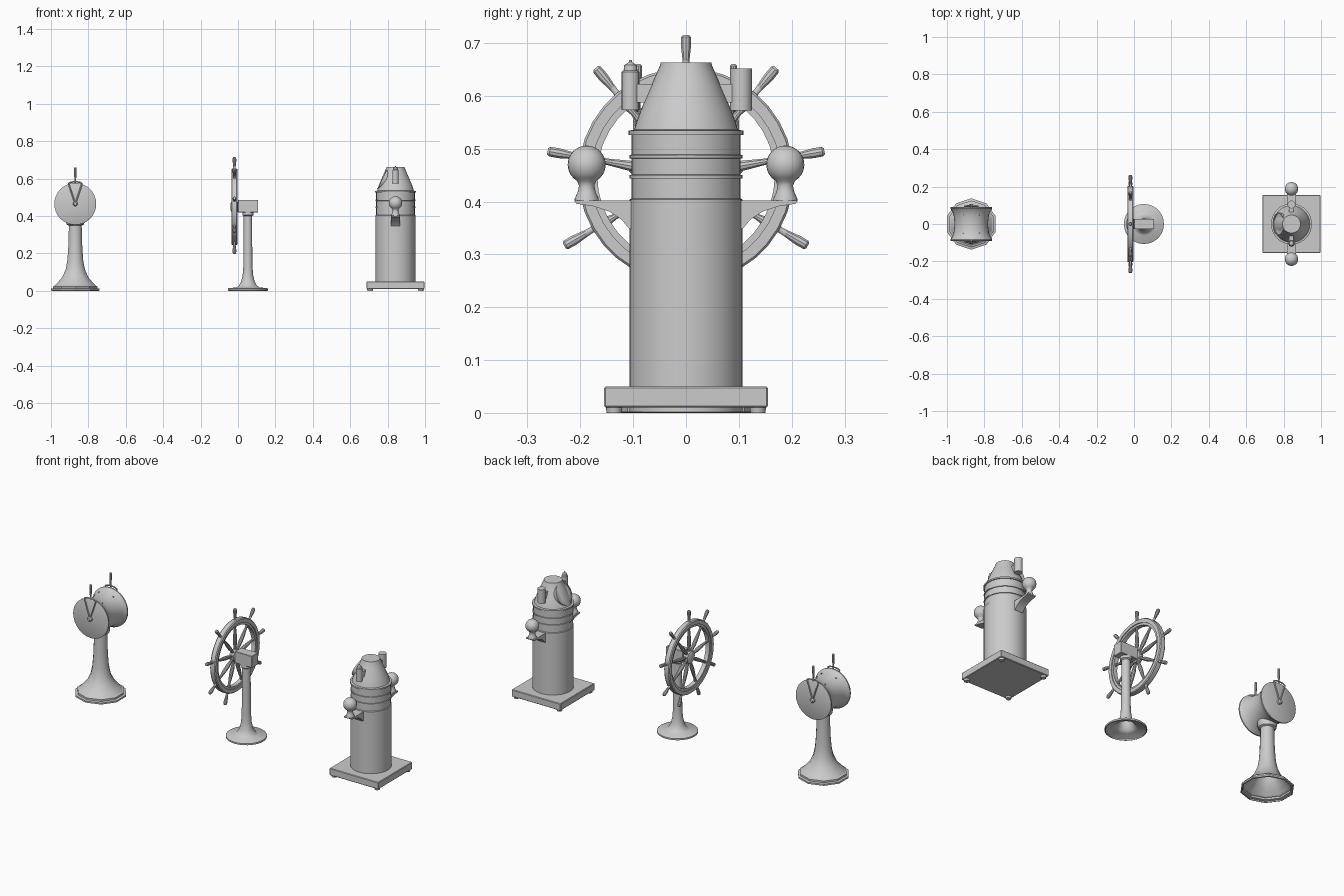
import bpy, bmesh, math
from mathutils import Vector, Matrix

if "Cube" in bpy.data.objects:
    bpy.data.objects.remove(bpy.data.objects["Cube"])

Z = Vector((0, 0, 1))


def finish(name, bm, angle=35):
    bmesh.ops.remove_doubles(bm, verts=bm.verts, dist=1e-5)
    bmesh.ops.recalc_face_normals(bm, faces=bm.faces)
    me = bpy.data.meshes.new(name)
    bm.to_mesh(me)
    bm.free()
    ob = bpy.data.objects.new(name, me)
    bpy.context.collection.objects.link(ob)
    bpy.ops.object.select_all(action='DESELECT')
    bpy.context.view_layer.objects.active = ob
    ob.select_set(True)
    bpy.ops.object.shade_smooth_by_angle(angle=math.radians(angle))
    return ob


def frame(loc, axis):
    return Matrix.Translation(loc) @ Z.rotation_difference(Vector(axis)).to_matrix().to_4x4()


def add_lathe(bm, profile, seg, loc=(0, 0, 0), axis=(0, 0, 1), phase=0.0, closed=False):
    """Revolve (radius, height) points around an axis."""
    m = frame(Vector(loc), axis)
    rings = []
    for k in range(seg):
        a = phase + 2 * math.pi * k / seg
        rings.append([bm.verts.new(m @ Vector((r * math.cos(a), r * math.sin(a), h))) for r, h in profile])
    n = len(profile)
    for k in range(seg):
        p, q = rings[k], rings[(k + 1) % seg]
        for i in range(n if closed else n - 1):
            j = (i + 1) % n
            bm.faces.new((p[i], q[i], q[j], p[j]))
    bmesh.ops.remove_doubles(bm, verts=bm.verts, dist=1e-5)
    bmesh.ops.dissolve_degenerate(bm, edges=bm.edges, dist=1e-6)


def lathe(name, profile, seg, loc=(0, 0, 0), axis=(0, 0, 1), phase=0.0, closed=False, angle=35):
    bm = bmesh.new()
    add_lathe(bm, profile, seg, loc, axis, phase, closed)
    return finish(name, bm, angle)


def rod(name, a, b, r1, r2, seg=10):
    a, b = Vector(a), Vector(b)
    d = (b - a).length
    return lathe(name, [(0, 0), (r1, 0), (r2, d), (0, d)], seg, a, b - a)


def box(name, loc, size, bevel=0.0):
    bm = bmesh.new()
    bmesh.ops.create_cube(bm, size=1, matrix=Matrix.Translation(loc) @ Matrix.Diagonal((*size, 1)))
    if bevel:
        bmesh.ops.bevel(bm, geom=bm.edges[:], offset=bevel, segments=1, affect='EDGES')
    return finish(name, bm)


def extrude_x(name, pts, x, half):
    """Prism from a (y, z) outline."""
    bm = bmesh.new()
    f = bm.faces.new([bm.verts.new((x - half, y, z)) for y, z in pts])
    g = bmesh.ops.extrude_face_region(bm, geom=[f])['geom']
    bmesh.ops.translate(bm, vec=(2 * half, 0, 0), verts=[v for v in g if isinstance(v, bmesh.types.BMVert)])
    return finish(name, bm)


# ---- Engine order telegraph ----
TX, TZ = -0.87, 0.465
ph = math.pi / 2
lathe("telegraph_base", [(.130, 0), (.137, .002), (.137, .011), (.125, .014), (.125, .024), (.115, .028)],
      10, (TX, 0, 0), phase=ph, angle=30)
lathe("telegraph_column", [(.118, .026), (.098, .045), (.072, .075), (.054, .115), (.045, .16),
                           (.040, .22), (.037, .30), (.036, .365)], 10, (TX, 0, 0), phase=ph, angle=40)
lathe("telegraph_collar", [(.036, .350), (.046, .355), (.050, .37), (.050, .40)], 16, (TX, 0, 0))
lathe("telegraph_drum", [(0, -.092), (.106, -.092), (.112, -.089), (.112, -.082), (.104, -.072), (.094, -.045),
                         (.089, 0), (.094, .045), (.104, .072), (.112, .082), (.112, .089), (.106, .092), (0, .092)],
      32, (TX, 0, TZ), (0, 1, 0))
for s, side in ((-1, "front"), (1, "back")):
    lathe("telegraph_hub_" + side, [(.013, .09), (.013, .102), (.008, .108), (0, .108)], 12, (TX, 0, TZ), (0, s, 0))
    for t in (-1, 1):
        rod("telegraph_lever_" + side, (TX, s * .098, TZ), (TX + t * .036, s * .096, TZ + .108), .004, .004, 6)
    bm = bmesh.new()  # curved bridge joining the two lever arms
    arc = [Vector((TX + .037 * math.cos(a), s * .094, TZ + .106 + .012 * math.sin(a)))
           for a in (math.pi * i / 8 for i in range(9))]
    for p, q in zip(arc, arc[1:]):
        add_lathe(bm, [(0, 0), (.004, 0), (.004, (q - p).length), (0, (q - p).length)], 6, p, q - p)
    finish("telegraph_bridge_" + side, bm)
    lathe("telegraph_grip_" + side, [(.004, .11), (.005, .135), (.007, .17), (.007, .192), (.004, .195), (0, .195)],
          10, (TX, s * .09, TZ))
    for t in (-1, 1):
        lathe("telegraph_screw_" + side, [(.004, 0), (.004, .006), (0, .007)], 8,
              (TX + t * .045, s * .05, TZ + .082), (t * .4, 0, 1))

# ---- Steering wheel on its stand ----
WX, WZ, R = -.019, .449, .266
lathe("wheel_rim", [(.168, -.012), (.180, -.012), (.180, -.017), (.200, -.017), (.204, -.012), (.204, .012),
                    (.200, .017), (.180, .017), (.180, .012), (.168, .012)], 36, (WX, 0, WZ), (1, 0, 0), closed=True)
lathe("wheel_hub", [(0, -.020), (.020, -.020), (.034, -.013), (.036, 0), (.034, .013), (.02, .022), (0, .022)],
      20, (WX, 0, WZ), (1, 0, 0))
for i in range(9):
    a = math.radians(90 + 40 * i)
    lathe("wheel_spoke", [(.008, .02), (.008, .05), (.011, .075), (.010, .11), (.006, .155), (.009, .17),
                          (.009, .2), (.006, .206), (.007, .22), (.010, .245), (.0095, .262), (.006, R), (0, R)],
          10, (WX, 0, WZ), (0, math.cos(a), math.sin(a)))
box("wheel_gearbox", (.054, 0, .453), (.108, .056, .067), .002)
lathe("wheel_stand", [(.102, 0), (.107, .002), (.107, .011), (.102, .015), (.062, .018), (.048, .028), (.036, .05),
                      (.028, .085), (.0245, .13), (.023, .25), (.0225, .40), (.030, .405), (.030, .423)],
      28, (.053, 0, 0))

# ---- Compass binnacle ----
BX = .842
box("binnacle_plinth", (BX, 0, .03), (.31, .31, .04), .003)
for sx in (-1, 1):
    for sy in (-1, 1):
        lathe("plinth_foot", [(0, 0), (.014, 0), (.016, .012)], 12, (BX + sx * .136, sy * .136, 0))
lathe("binnacle_column", [(.107, .05), (.107, .404), (.103, .406), (.103, .53)], 40, (BX, 0, 0))
for z in (.447, .485):
    lathe("column_ring", [(.102, z - .004), (.107, z - .003), (.107, z + .003), (.102, z + .004)], 40, (BX, 0, 0))
lathe("binnacle_dome", [(.102, .526), (.109, .526), (.109, .534), (.098, .536), (.094, .55), (.086, .572), (.074, .60),
                        (.060, .633), (.049, .658), (.048, .663), (0, .663)], 40, (BX, 0, 0))
# viewing hood facing -x and slightly up
n = Vector((-math.cos(math.radians(27)), 0, math.sin(math.radians(27))))
lathe("viewing_hood", [(.048, -.06), (.062, -.005), (.062, 0), (.056, 0), (.056, -.004), (0, -.004)], 28,
      Vector((.772, 0, .6)), n)

# side lamp with cap on one side, plain tube on the other
lathe("side_lamp", [(0, .573), (.017, .573), (.017, .645), (.013, .648), (.012, .658), (.006, .662), (.003, .664),
                    (.003, .668), (0, .668)], 16, (BX, -.105, 0))
lathe("side_tube", [(0, .572), (.021, .572), (.021, .652), (0, .652)], 18, (BX, .104, 0))
for s in (-1, 1):
    box("lamp_bracket", (BX, s * .083, .605), (.024, .04, .035))
    # compensating sphere on its turned neck, standing on a curved bracket
    ball = [(.036 * math.cos(math.radians(d)), .470 + .036 * math.sin(math.radians(d))) for d in range(-60, 90, 15)]
    lathe("compensating_sphere", [(.0, .40), (.023, .40), (.0225, .406), (.017, .418), (.0145, .43)]
          + ball + [(0, .506)], 24, (BX, s * .188, 0))
    extrude_x("sphere_bracket", [(s * y, z) for y, z in ((.09, .402), (.210, .402), (.208, .396), (.175, .391),
                                                         (.145, .381), (.122, .366), (.107, .348), (.09, .348))],
              BX, .025)
